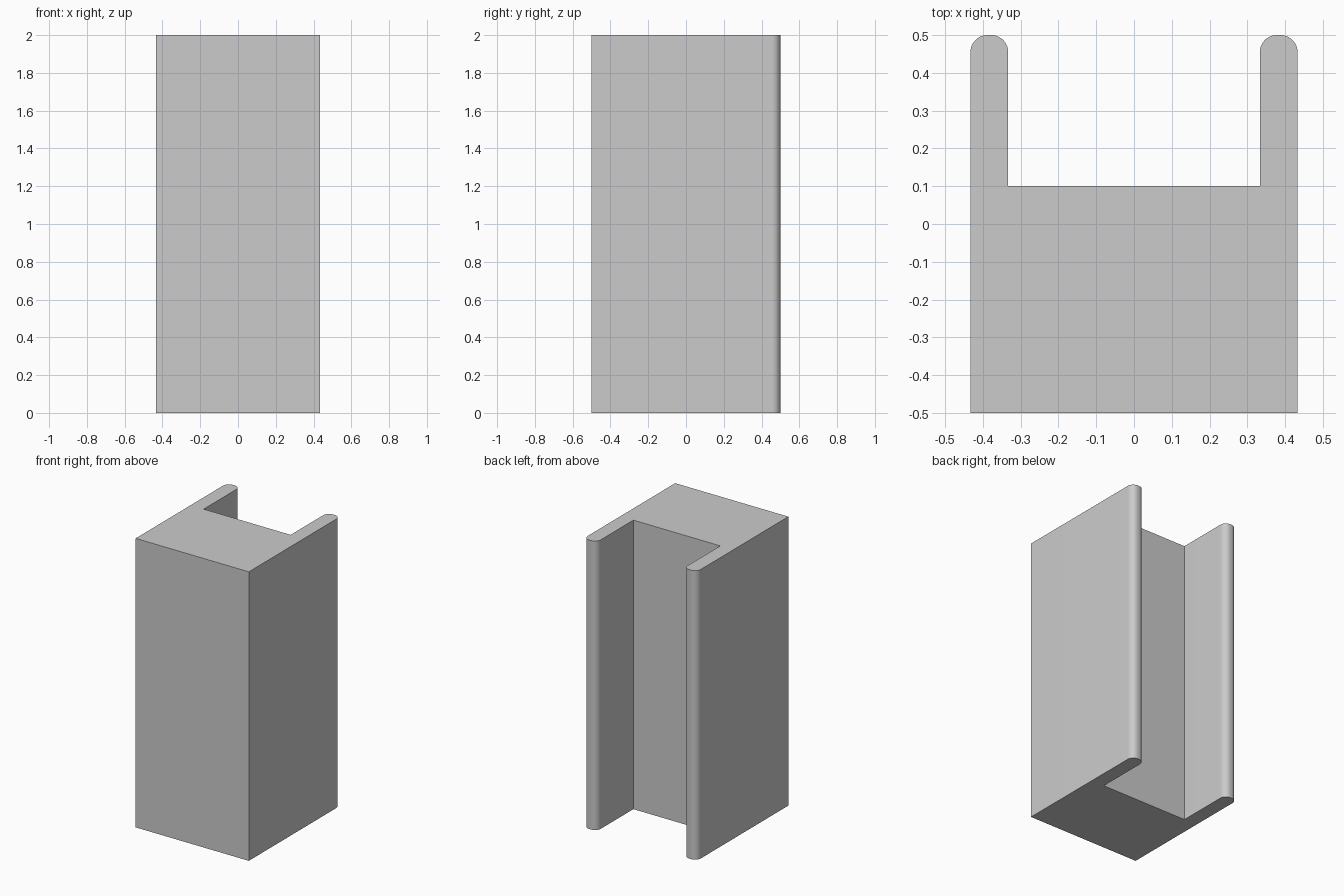
import bpy, bmesh, math

if "Cube" in bpy.data.objects:
    bpy.data.objects.remove(bpy.data.objects["Cube"])

W, T, D, FLOOR, H = 0.433, 0.1, 0.5, 0.1, 2.0   # half width, arm thickness, half depth, channel floor, height
R, SEG = 0.045, 12                              # arm tip rounding


def arc(cx, cy, a0, a1):
    """Quarter-circle points for one rounded tip corner."""
    return [(cx + R * math.cos(math.radians(a0 + (a1 - a0) * i / SEG)),
             cy + R * math.sin(math.radians(a0 + (a1 - a0) * i / SEG)))
            for i in range(SEG + 1)]


# Right half of the channel profile, counter-clockwise
right = [(W, -D)]
right += arc(W - R, D - R, 0, 90)
right += arc(W - T + R, D - R, 90, 180)
right.append((W - T, FLOOR))
profile = right + [(-x, y) for x, y in reversed(right)]

# Extrude the profile upwards
bm = bmesh.new()
base = bm.faces.new([bm.verts.new((x, y, 0)) for x, y in profile])
top = bmesh.ops.extrude_face_region(bm, geom=[base], use_keep_orig=True)
bmesh.ops.translate(bm, vec=(0, 0, H),
                    verts=[g for g in top["geom"] if isinstance(g, bmesh.types.BMVert)])
bmesh.ops.recalc_face_normals(bm, faces=bm.faces)
mesh = bpy.data.meshes.new("channel_post")
bm.to_mesh(mesh)
bm.free()

# Channel post
post = bpy.data.objects.new("channel_post", mesh)
bpy.context.collection.objects.link(post)
bpy.context.view_layer.objects.active = post
post.select_set(True)
bpy.ops.object.shade_smooth_by_angle(angle=math.radians(30))
